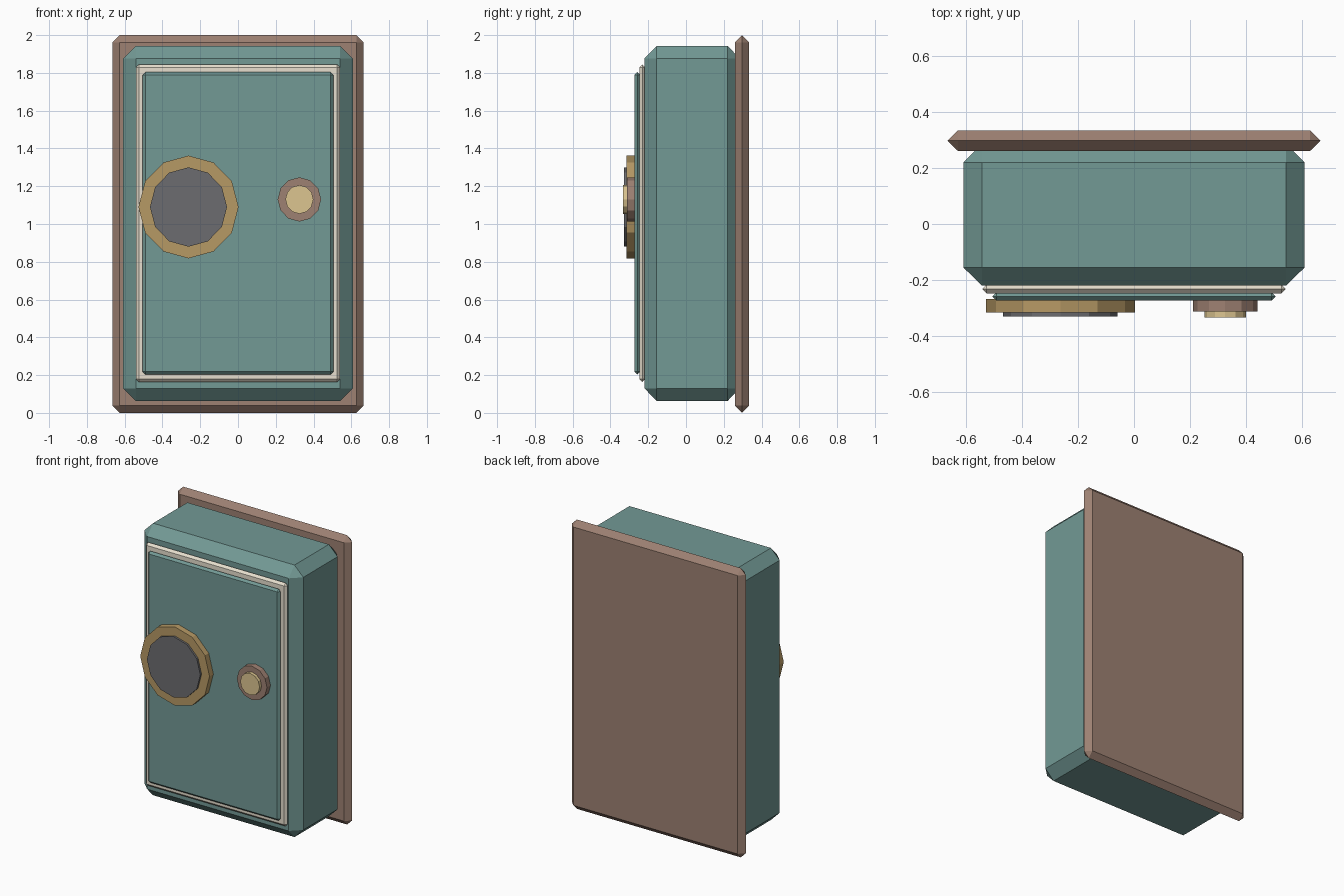
import bpy, bmesh, math
from itertools import product

if "Cube" in bpy.data.objects:
    bpy.data.objects.remove(bpy.data.objects["Cube"])


def material(name, rgb):
    m = bpy.data.materials.new(name)
    m.diffuse_color = (*rgb, 1)
    m.use_nodes = True
    m.node_tree.nodes["Principled BSDF"].inputs["Base Color"].default_value = m.diffuse_color
    return m


TEAL = material("teal_paint", (0.17, 0.32, 0.30))
BROWN = material("brown_frame", (0.34, 0.22, 0.17))
CREAM = material("cream_trim", (0.80, 0.74, 0.62))
BRASS = material("brass", (0.47, 0.32, 0.13))
GOLD = material("pale_gold", (0.72, 0.56, 0.28))
DARK = material("dark_grey", (0.15, 0.15, 0.16))


def finish(bm, name, mat):
    bmesh.ops.recalc_face_normals(bm, faces=bm.faces)
    me = bpy.data.meshes.new(name)
    bm.to_mesh(me)
    bm.free()
    me.materials.append(mat)
    ob = bpy.data.objects.new(name, me)
    bpy.context.collection.objects.link(ob)


def chamfer_box(name, xr, yr, zr, c, mat):
    """Box with every edge chamfered by c = (cx, cy, cz)."""
    mid = [(a + b) / 2 for a, b in (xr, yr, zr)]
    half = [(b - a) / 2 for a, b in (xr, yr, zr)]
    bm = bmesh.new()
    for axis in range(3):
        for s in product((-1, 1), repeat=3):
            bm.verts.new([mid[i] + s[i] * (half[i] - (0 if i == axis else c[i]))
                          for i in range(3)])
    bmesh.ops.remove_doubles(bm, verts=bm.verts, dist=1e-5)
    bmesh.ops.convex_hull(bm, input=bm.verts)
    bmesh.ops.dissolve_limit(bm, angle_limit=0.01, verts=bm.verts, edges=bm.edges)
    finish(bm, name, mat)


def disc(name, x, z, rx, rz, y_front, y_back, mat, sides=12):
    """Faceted disc facing the front."""
    bm = bmesh.new()
    ring = [bm.verts.new((x + rx * math.cos(2 * math.pi * i / sides), y_back,
                          z + rz * math.sin(2 * math.pi * i / sides)))
            for i in range(sides)]
    base = bm.faces.new(ring)
    ext = bmesh.ops.extrude_face_region(bm, geom=[base], use_keep_orig=True)
    for v in ext["geom"]:
        if isinstance(v, bmesh.types.BMVert):
            v.co.y = y_front
    finish(bm, name, mat)


# Wall plate, cabinet body, door trim and door
chamfer_box("back_plate", (-0.665, 0.665), (0.26, 0.334), (0, 2),
            (0.038, 0.037, 0.038), BROWN)
chamfer_box("cabinet_body", (-0.608, 0.608), (-0.22, 0.285), (0.063, 1.943),
            (0.067, 0.065, 0.067), TEAL)
chamfer_box("door_trim", (-0.541, 0.541), (-0.247, -0.215), (0.163, 1.845),
            (0.016, 0.016, 0.016), CREAM)
chamfer_box("door_panel", (-0.505, 0.505), (-0.273, -0.243), (0.203, 1.804),
            (0.015, 0.015, 0.015), TEAL)

# Large dial
disc("dial_ring", -0.262, 1.09, 0.265, 0.272, -0.315, -0.267, BRASS)
disc("dial_face", -0.262, 1.09, 0.204, 0.21, -0.329, -0.30, DARK)

# Small knob
disc("knob_base", 0.325, 1.13, 0.115, 0.117, -0.312, -0.267, BROWN)
disc("knob_cap", 0.325, 1.13, 0.074, 0.076, -0.334, -0.30, GOLD)
